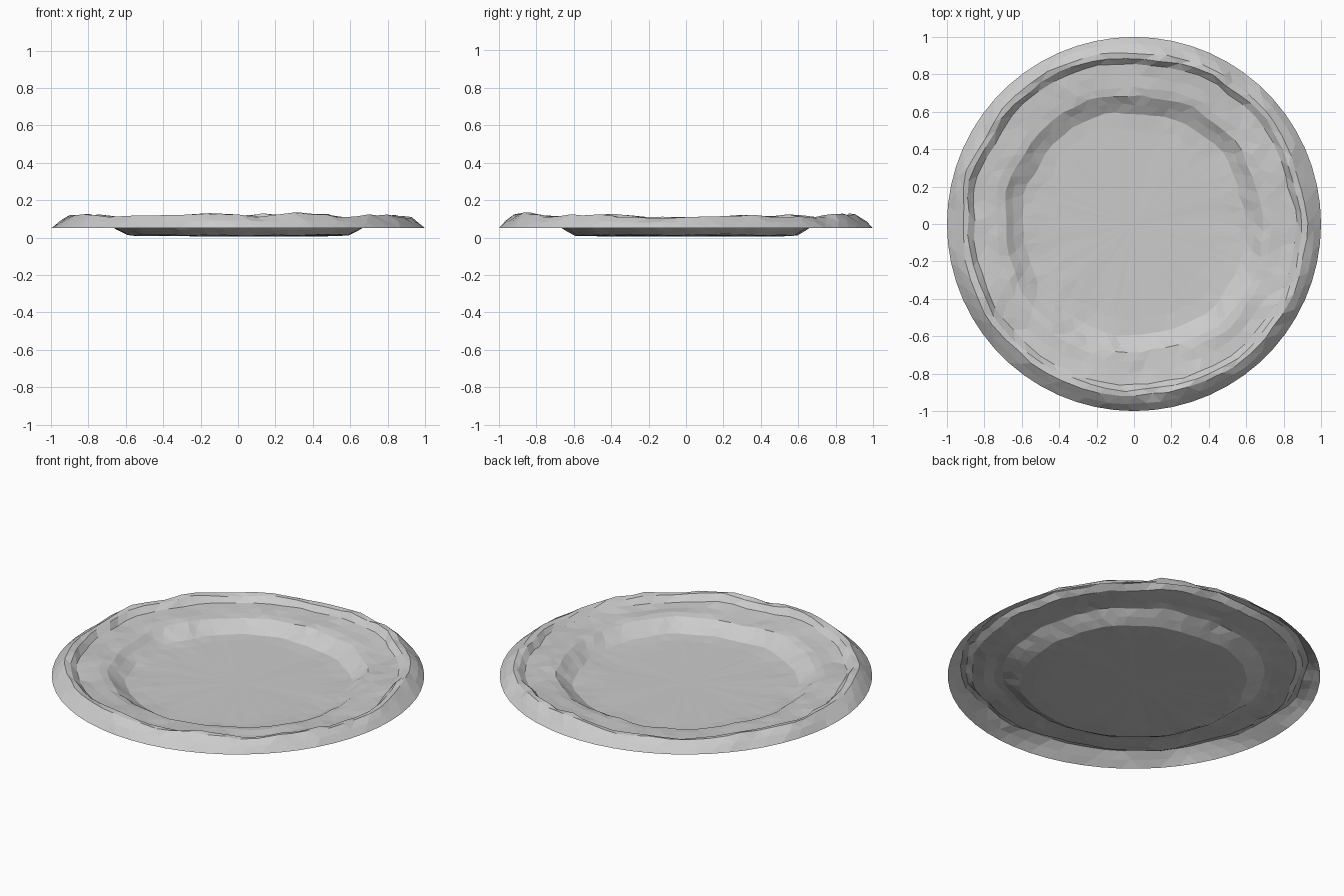
import bpy, bmesh, math, random
from mathutils import Vector, noise

if "Cube" in bpy.data.objects:
    bpy.data.objects.remove(bpy.data.objects["Cube"])

random.seed(4)
SEG = 60

# Crater cross-section: radius, height, radial jitter, height jitter
PROFILE = [
    (1.00, 0.050, 0.000, 0.000),   # outer edge
    (0.965, 0.085, 0.008, 0.008),  # outer slope
    (0.925, 0.116, 0.014, 0.014),  # rim crest
    (0.895, 0.114, 0.014, 0.016),
    (0.865, 0.085, 0.014, 0.012),  # inside of rim
    (0.80, 0.079, 0.018, 0.009),   # terrace
    (0.74, 0.076, 0.018, 0.009),
    (0.695, 0.069, 0.018, 0.007),  # terrace lip
    (0.65, 0.040, 0.016, 0.006),   # inner wall
    (0.60, 0.013, 0.015, 0.005),   # wall foot
    (0.52, 0.009, 0.030, 0.003),   # floor
    (0.42, 0.008, 0.030, 0.002),
]


def wobble(angle, radius, salt):
    p = Vector((math.cos(angle) * radius * 4.5, math.sin(angle) * radius * 4.5, salt))
    return noise.noise(p) * 1.6


bm = bmesh.new()
rings = []
for i, (r, z, jr, jz) in enumerate(PROFILE):
    ring = []
    for s in range(SEG):
        a = 2 * math.pi * (s + 0.5 * (i % 2)) / SEG
        if i:
            a += random.uniform(-0.02, 0.02)
        rr = r + jr * (wobble(a, 0.8, 3.3) + random.uniform(-0.4, 0.4))
        zz = z + jz * (wobble(a, r, 7.7) + random.uniform(-0.35, 0.35))
        zz = min(max(zz, 0.004), 0.147)
        ring.append(bm.verts.new((rr * math.cos(a), rr * math.sin(a), zz)))
    rings.append(ring)

# Staggered triangles between neighbouring rings
for i in range(len(rings) - 1):
    A, B = rings[i], rings[i + 1]
    for s in range(SEG):
        n = (s + 1) % SEG
        if i % 2 == 0:
            bm.faces.new((A[s], A[n], B[s]))
            bm.faces.new((A[n], B[n], B[s]))
        else:
            bm.faces.new((A[s], B[n], B[s]))
            bm.faces.new((A[s], A[n], B[n]))

# Flat middle of the floor
centre = bm.verts.new((0, 0, 0.007))
for s in range(SEG):
    bm.faces.new((rings[-1][s], rings[-1][(s + 1) % SEG], centre))

bmesh.ops.recalc_face_normals(bm, faces=bm.faces)
if centre.normal.z < 0 or sum(f.normal.z for f in bm.faces) < 0:
    bmesh.ops.reverse_faces(bm, faces=bm.faces)

mesh = bpy.data.meshes.new("crater")
bm.to_mesh(mesh)
bm.free()
bpy.context.collection.objects.link(bpy.data.objects.new("crater", mesh))
